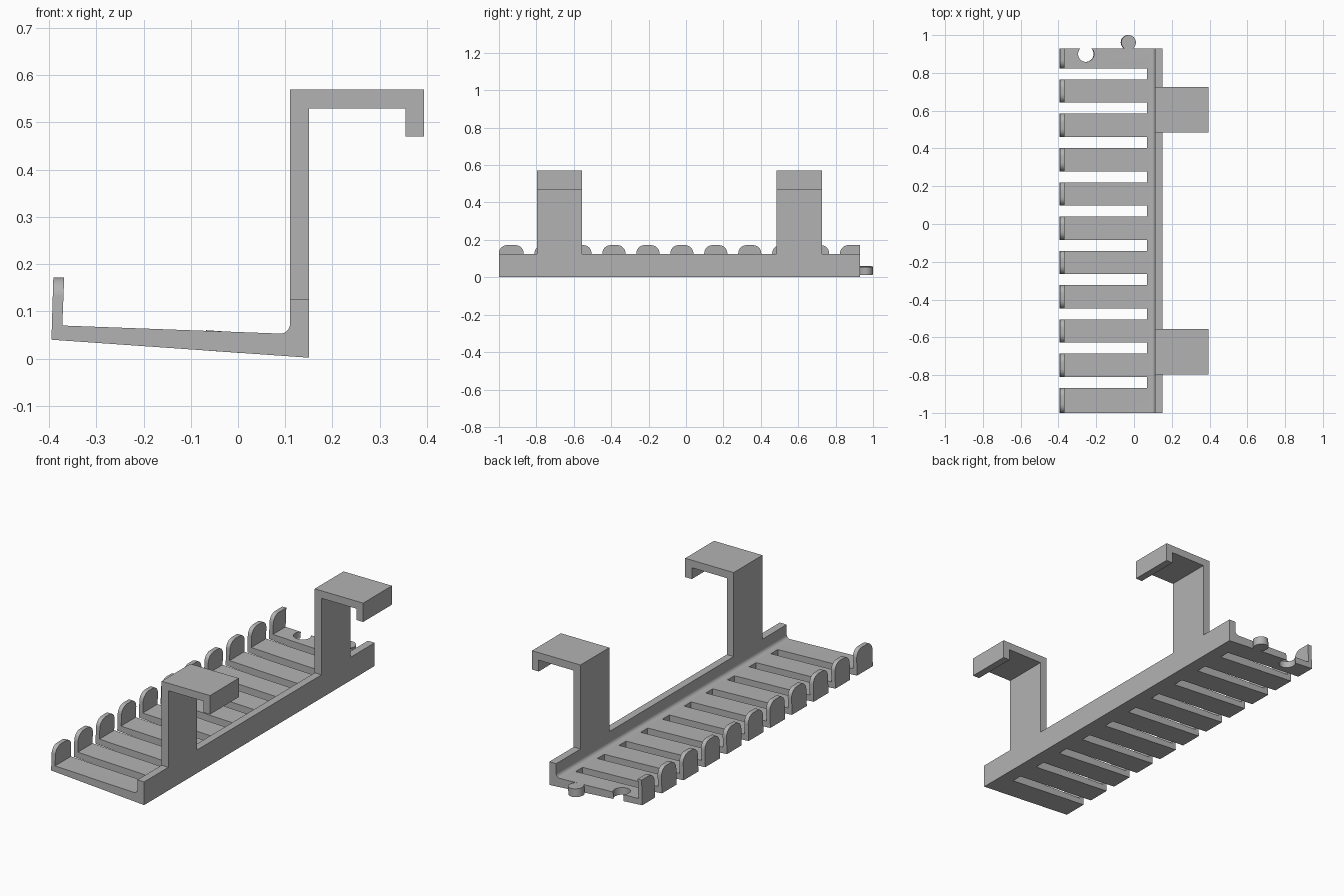
import bpy
import bmesh
from math import sin, cos, pi, atan2
from mathutils import Matrix, Vector

if "Cube" in bpy.data.objects:
    bpy.data.objects.remove(bpy.data.objects["Cube"])

# Single plain plastic colour
grey = bpy.data.materials.new("light_grey_plastic")
grey.use_nodes = True
grey.diffuse_color = (0.45, 0.45, 0.45, 1)
grey.node_tree.nodes["Principled BSDF"].inputs["Base Color"].default_value = (0.45, 0.45, 0.45, 1)


def prism(bm, points, offset):
    """Extrude a closed outline along an offset vector."""
    face = bm.faces.new([bm.verts.new(p) for p in points])
    moved = bmesh.ops.extrude_face_region(bm, geom=[face])["geom"]
    bmesh.ops.translate(bm, vec=offset, verts=[v for v in moved if isinstance(v, bmesh.types.BMVert)])


def cylinder(bm, centre, radius, depth, tilt):
    bmesh.ops.create_cone(bm, cap_ends=True, segments=40, radius1=radius, radius2=radius, depth=depth,
                          matrix=Matrix.Translation(centre) @ Matrix.Rotation(tilt, 4, 'Y'))


def arc(cx, cy, r, start, end, steps=7):
    angles = [start + (end - start) * i / steps for i in range(steps + 1)]
    return [(cx + r * cos(a), cy + r * sin(a)) for a in angles]


def finish(name, bm):
    bmesh.ops.recalc_face_normals(bm, faces=bm.faces)
    mesh = bpy.data.meshes.new(name)
    bm.to_mesh(mesh)
    bm.free()
    mesh.materials.append(grey)
    obj = bpy.data.objects.new(name, mesh)
    bpy.context.collection.objects.link(obj)
    return obj


def smooth(obj):
    bpy.ops.object.select_all(action='DESELECT')
    obj.select_set(True)
    bpy.context.view_layer.objects.active = obj
    bpy.ops.object.shade_smooth_by_angle(angle=pi / 6)


FRONT, BACK = -1.0, 0.93
WALL_IN, WALL_OUT, WALL_TOP = 0.11, 0.15, 0.125
LIP_TOP = 0.172
SLOPE = atan2(0.038, 0.545)

# Tray: sloping floor, outer lip and back wall with a filleted inner corner
profile = [(-0.395, 0.04), (WALL_OUT, 0.002), (WALL_OUT, WALL_TOP), (WALL_IN, WALL_TOP)]
profile += arc(0.09, 0.073, 0.02, 0, -pi / 2)
profile += [(-0.372, 0.07), (-0.368, LIP_TOP), (-0.391, LIP_TOP)]
bm = bmesh.new()
prism(bm, [(x, FRONT, z) for x, z in profile], Vector((0, BACK - FRONT, 0)))
tray = finish("slotted_tray", bm)

# Slot cutters flare at the top, which rounds the corners of the lip tabs
half, r, pitch = 0.029, 0.044, 0.1815
right_side = [(half, -0.1)] + arc(half + r, LIP_TOP - r, r, pi, pi / 2) + [(half + r, 0.3)]
outline = right_side + [(-y, z) for y, z in reversed(right_side)]
bm = bmesh.new()
for centre in [FRONT - half - 0.0005] + [-0.839 + pitch * i for i in range(10)]:
    prism(bm, [(-0.5, centre + y, z) for y, z in outline], Vector((0.57, 0, 0)))
# Round socket breaking through the rear edge
cylinder(bm, (-0.255, 0.9, 0.047), 0.042, 0.2, SLOPE)
cutter = finish("slot_cutter", bm)
cutter.hide_render = True

cut = tray.modifiers.new("slots", 'BOOLEAN')
cut.operation = 'DIFFERENCE'
cut.solver = 'EXACT'
cut.object = cutter
bpy.context.view_layer.update()
baked = bpy.data.meshes.new_from_object(tray.evaluated_get(bpy.context.evaluated_depsgraph_get()))
tray.modifiers.clear()
tray.data = baked
bpy.data.objects.remove(cutter)
smooth(tray)

# Connecting peg on the rear edge, tilted with the floor
bm = bmesh.new()
cylinder(bm, (-0.03, 0.961, 0.036), 0.039, 0.043, SLOPE)
smooth(finish("connector_peg", bm))

# Two hanging hooks rising from the wall
hook = [(WALL_IN, WALL_TOP), (WALL_OUT, WALL_TOP), (WALL_OUT, 0.53), (0.355, 0.53),
        (0.355, 0.47), (0.394, 0.47), (0.394, 0.57), (WALL_IN, 0.57)]
for name, y in (("front_hook", -0.797), ("rear_hook", 0.485)):
    bm = bmesh.new()
    prism(bm, [(x, y, z) for x, z in hook], Vector((0, 0.241, 0)))
    finish(name, bm)
